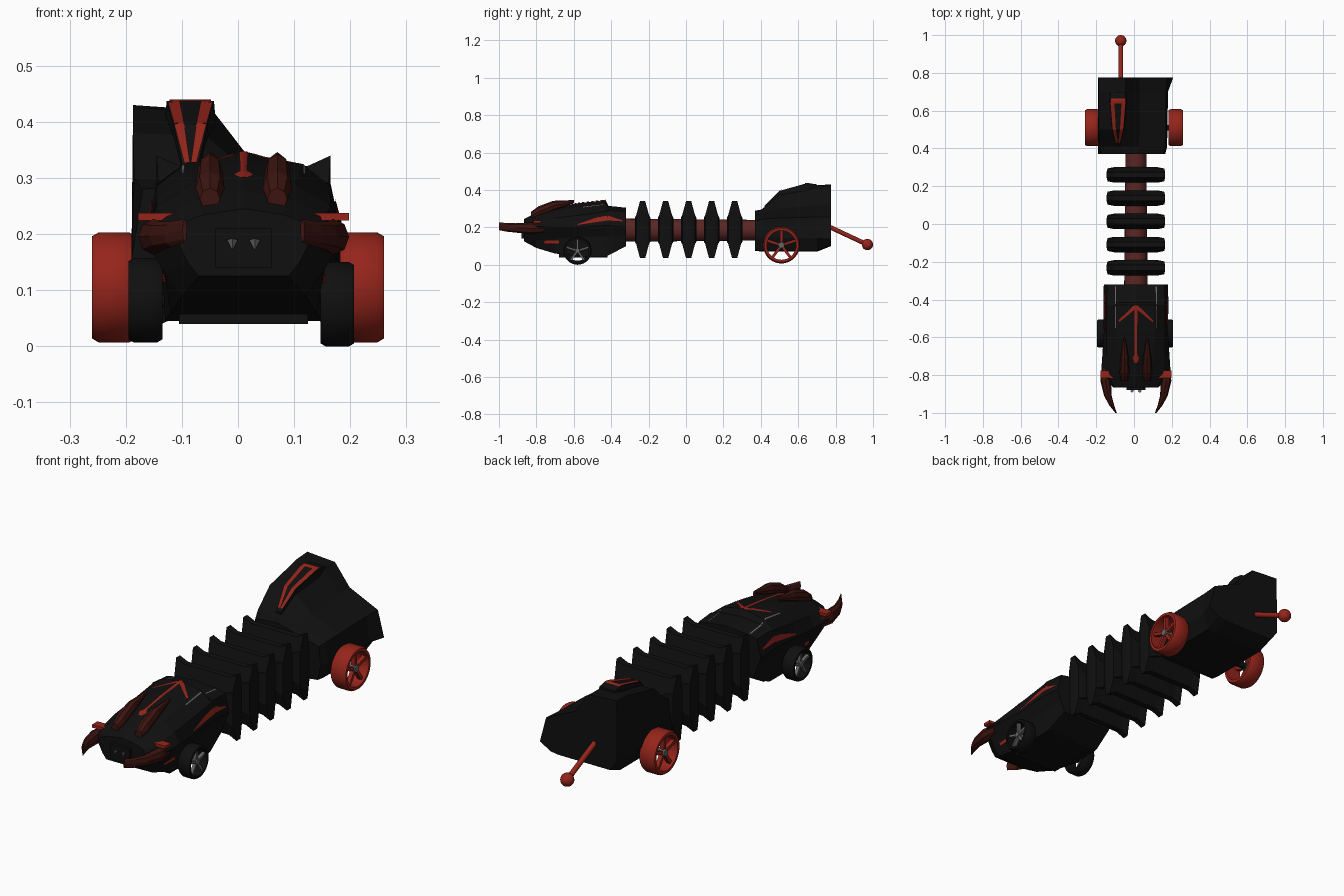
import bpy, bmesh
from math import cos, sin, pi
from mathutils import Vector, Matrix
from mathutils.bvhtree import BVHTree

if "Cube" in bpy.data.objects:
    bpy.data.objects.remove(bpy.data.objects["Cube"])

def material(name, r, g, b):
    m = bpy.data.materials.new(name)
    m.diffuse_color = (r, g, b, 1)
    m.use_nodes = True
    m.node_tree.nodes["Principled BSDF"].inputs["Base Color"].default_value = m.diffuse_color
    return m

BLACK = material("black", .005, .005, .005)
RED = material("red", .3, .018, .011)
MAROON = material("maroon", .1, .02, .017)
BROWN = material("brown", .045, .007, .005)
GREY = material("grey", .13, .13, .13)
CX = .01  # centre line of head and spine

def finish(name, bm, mat, smooth=False):
    bmesh.ops.recalc_face_normals(bm, faces=bm.faces)
    me = bpy.data.meshes.new(name)
    bm.to_mesh(me)
    bm.free()
    ob = bpy.data.objects.new(name, me)
    bpy.context.collection.objects.link(ob)
    me.materials.append(mat)
    if smooth:
        bpy.ops.object.select_all(action='DESELECT')
        ob.select_set(True)
        bpy.context.view_layer.objects.active = ob
        bpy.ops.object.shade_smooth_by_angle(angle=.7)
    return ob

def loft(name, rings, mat, caps=True, smooth=False, closed=False):
    bm = bmesh.new()
    vs = [[bm.verts.new(p) for p in ring] for ring in rings]
    n = len(rings[0])
    for a, b in zip(vs, vs[1:] + ([vs[0]] if closed else [])):
        for i in range(n):
            bm.faces.new((a[i], a[(i + 1) % n], b[(i + 1) % n], b[i]))
    if caps and not closed:
        bm.faces.new(vs[0])
        bm.faces.new(vs[-1])
    return finish(name, bm, mat, smooth)

def box(name, lo, hi, mat):
    return loft(name, [[(x, y, z) for x, z in ((lo[0], lo[2]), (hi[0], lo[2]), (hi[0], hi[2]), (lo[0], hi[2]))]
                       for y in (lo[1], hi[1])], mat)

def rod(name, a, b, r1, r2, mat, n=16):
    a, b = Vector(a), Vector(b)
    bm = bmesh.new()
    m = Matrix.Translation((a + b) / 2) @ (b - a).to_track_quat('Z', 'Y').to_matrix().to_4x4()
    bmesh.ops.create_cone(bm, cap_ends=True, segments=n, radius1=r1, radius2=r2, depth=(b - a).length, matrix=m)
    return finish(name, bm, mat, True)

def horn(name, path, mat, n=8):
    # path entries: x, y, z, half width, half height
    return loft(name, [[(x + rx * cos(2 * pi * i / n), y, z + rz * sin(2 * pi * i / n)) for i in range(n)]
                       for x, y, z, rx, rz in path], mat)

def stripe(name, target, path, mat, side=0, lift=.003, steps=6):
    """Tapered ribbon (u, v, half width) projected on target; side 0 = from above, +-1 = from that x side."""
    tree = BVHTree.FromPolygons([v.co for v in target.data.vertices], [p.vertices for p in target.data.polygons])
    d = Vector((-side, 0, 0)) if side else Vector((0, 0, -1))
    bm = bmesh.new()
    prev = None
    for (u0, v0, w0), (u1, v1, w1) in zip(path, path[1:]):
        t = Vector((u1 - u0, v1 - v0)).normalized()
        for k in range(steps + 1):
            f = k / steps
            u, v, w = u0 + (u1 - u0) * f, v0 + (v1 - v0) * f, w0 + (w1 - w0) * f
            row = []
            for s in (-1, 0, 1):
                a, b = u - t.y * w * s, v + t.x * w * s
                start = Vector((side, a, b)) if side else Vector((a, b, 1))
                hit = tree.ray_cast(start, d)[0]
                row.append(bm.verts.new(hit - d * lift) if hit else None)
            if prev and k:
                for i in (0, 1):
                    q = (prev[i], prev[i + 1], row[i + 1], row[i])
                    if all(q):
                        bm.faces.new(q)
            prev = row
    return finish(name, bm, mat)

def wheel(name, x, side, y, z, r, width, tyre, spoke):
    # tyre lathed about x, open between the spokes
    h, ri = width / 2, r * .8
    prof = [(r * .93, -h), (r, -h * .7), (r, h * .7), (r * .93, h), (ri, h), (ri, -h)]
    loft(name + "_tyre", [[(x + p, y + q * cos(a), z + q * sin(a)) for q, p in prof]
                          for a in (2 * pi * i / 36 for i in range(36))], tyre, smooth=True, closed=True)
    bm = bmesh.new()
    for k in range(5):
        m = (Matrix.Translation((x + side * h * .45, y, z)) @ Matrix.Rotation(2 * pi * k / 5 + pi / 2, 4, 'X')
             @ Matrix.Translation((0, r * .45, 0)) @ Matrix.Diagonal((h * .5, r * .78, r * .15, 1)))
        bmesh.ops.create_cube(bm, size=1, matrix=m)
    finish(name + "_spokes", bm, spoke)
    rod(name + "_hub", (x, y, z), (x + side * h * .85, y, z), r * .2, r * .16, GREY)

# head shell: rows of y, ridge z, canopy, shoulder, flank, sill and belly (half width, z)
HEAD = [(-.32, .305, (.10, .295), (.15, .285), (.17, .20), (.15, .15), (.13, .10)),
        (-.415, .315, (.105, .305), (.155, .29), (.172, .21), (.145, .15), (.14, .05)),
        (-.43, .345, (.105, .325), (.155, .285), (.172, .21), (.145, .15), (.14, .045)),
        (-.57, .33, (.10, .31), (.155, .265), (.17, .20), (.14, .15), (.14, .045)),
        (-.70, .31, (.09, .29), (.155, .25), (.178, .20), (.145, .14), (.13, .06)),
        (-.80, .278, (.08, .262), (.145, .235), (.185, .205), (.14, .13), (.11, .09)),
        (-.865, .245, (.07, .235), (.11, .22), (.12, .19), (.10, .15), (.08, .125))]
head = loft("head_shell", [[(CX, y, ridge)] + [(CX + w, y, z) for w, z in side]
                           + [(CX - w, y, z) for w, z in reversed(side)] for y, ridge, *side in HEAD], BLACK)
box("belly_plate", (CX - .115, -.68, .04), (CX + .115, -.42, .10), BLACK)
box("upper_jaw", (CX - .05, -.88, .14), (CX + .05, -.78, .21), BLACK)

# head details, left and right
for s, tag in ((-1, "left"), (1, "right")):
    horn(tag + "_brow_horn", [(CX + s * .06, y, z, a, b) for y, z, a, b in
         ((-.83, .262, .018, .02), (-.79, .282, .026, .03), (-.71, .315, .022, .027), (-.60, .338, .005, .008))], BROWN)
    horn(tag + "_tusk", [(CX + s * x, y, z, a, b) for x, y, z, a, b in
         ((.155, -.76, .195, .025, .025), (.16, -.83, .195, .028, .032), (.148, -.91, .197, .02, .025),
          (.128, -.96, .2, .013, .023), (.105, -1, .206, .004, .021))], BROWN)
    box(tag + "_shoulder_bar", (CX + s * .155 - .033, -.815, .224), (CX + s * .155 + .033, -.775, .238), RED)
    rod(tag + "_fang", (CX + s * .02, -.884, .19), (CX + s * .02, -.888, .172), .01, .001, GREY, 4)
    stripe(tag + "_flank_flash", head, [(-.34, .235, .003), (-.42, .25, .013), (-.48, .24, .012), (-.58, .215, .002)], RED, s)
    stripe(tag + "_cheek_bar", head, [(-.76, .12, .008), (-.68, .122, .009)], RED, s)
    stripe(tag + "_roof_chevron", head, [(CX, -.435, .01), (CX + s * .09, -.515, .005)], RED)
    stripe(tag + "_roof_seam", head, [(CX + s * .108, -.33, .003), (CX + s * .108, -.55, .002)], GREY, lift=.002)
stripe("roof_stripe", head, [(CX, -.43, .008), (CX, -.69, .006), (CX, -.71, .018), (CX, -.735, .006)], RED)

# spine tube and its five ribs, thin plates with spiked corners
rod("spine_tube", (CX, -.34, .185), (CX, .40, .185), .062, .055, MAROON, 24)
def plate(y, hx, hz):
    top = [(hx, hz), (hx - .04, hz * .88), (.04 - hx, hz * .88), (-hx, hz)]
    return [(CX + x, y, .188 + z) for x, z in top + [(x, -z) for x, z in reversed(top)]]
for i in range(5):
    y = -.232 + i * .123
    loft("rib_%d" % (i + 1), [plate(y + o, hx, hz) for o, hx, hz in
         ((-.041, .115, .065), (-.034, .15, .078), (-.014, .155, .152),
          (.014, .155, .152), (.034, .15, .078), (.041, .115, .065))], BLACK)

# lopsided rear body: per section the upper outline and the floor height
REAR = [(.37, [(-.17, .28), (-.06, .29), (.02, .27), (.155, .235), (.165, .15)], .075),
        (.41, [(-.185, .30), (-.06, .295), (.025, .28), (.165, .245), (.175, .15)], .07),
        (.50, [(-.187, .38), (-.055, .375), (.03, .30), (.17, .25), (.177, .145)], .07),
        (.70, [(-.187, .425), (-.045, .42), (.03, .32), (.17, .255), (.18, .14)], .07),
        (.775, [(-.187, .43), (-.045, .42), (.03, .323), (.175, .257), (.207, .137)], .10)]
loft("rear_body", [[(x, y, z) for x, z in top + [(.15, b + .005), (.11, b), (-.15, b), (-.19, .15)]]
                   for y, top, b in REAR], BLACK)
scoop = loft("roof_scoop", [[(-.085 - a, y, z - .07), (-.085 - a * .88, y, z), (-.085 + a * .88, y, z), (-.085 + a, y, z - .07)]
                            for y, a, z in ((.42, .014, .315), (.50, .034, .395), (.65, .048, .437), (.70, .045, .43))], BLACK)
for s, tag in ((-1, "left"), (1, "right")):
    stripe(tag + "_scoop_stripe", scoop, [(-.085 + s * .006, .43, .005), (-.085 + s * .02, .50, .009),
                                         (-.085 + s * .031, .66, .011)], RED)
stripe("scoop_cross_stripe", scoop, [(-.122, .652, .013), (-.048, .652, .013)], RED)

# tail
rod("tail_rod", (-.07, .74, .215), (-.07, .965, .11), .012, .012, RED)
bm = bmesh.new()
bmesh.ops.create_uvsphere(bm, u_segments=24, v_segments=12, radius=.03, matrix=Matrix.Translation((-.07, .97, .108)))
finish("tail_ball", bm, RED, True)

# wheels and axles
for s, tag in ((-1, "left"), (1, "right")):
    wheel("rear_" + tag + "_wheel", s * .221, s, .51, .105, .098, .078, RED, RED)
    wheel("front_" + tag + "_wheel", .177 if s > 0 else -.165, s, -.58, .075 if s > 0 else .082, .075, .06, BLACK, GREY)
rod("rear_axle", (-.225, .51, .105), (.225, .51, .105), .015, .015, BLACK)
rod("front_axle", (-.165, -.58, .082), (.177, -.58, .075), .012, .012, BLACK)
